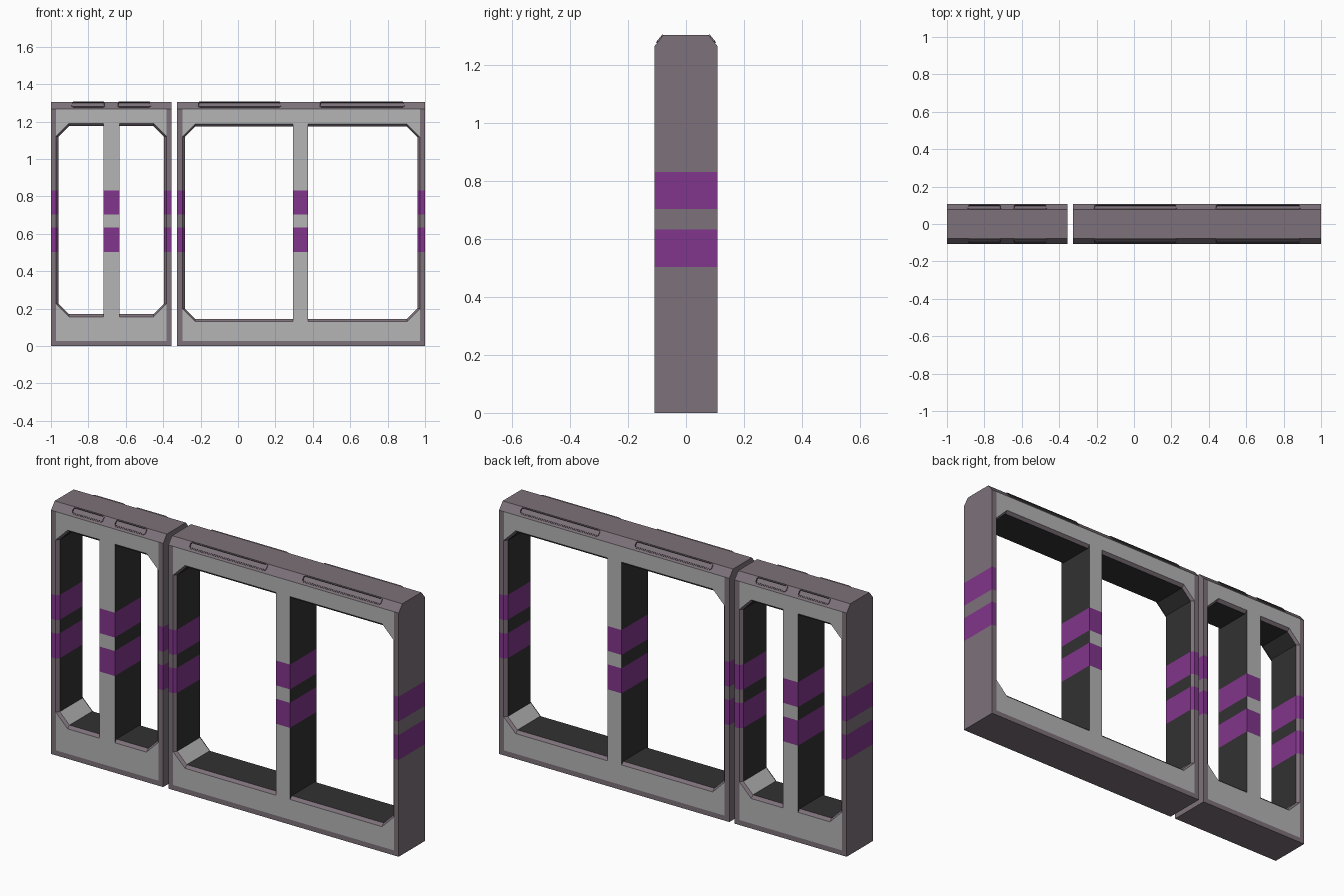
import bpy, bmesh
from mathutils import Matrix, Vector

if "Cube" in bpy.data.objects:
    bpy.data.objects.remove(bpy.data.objects["Cube"])

D, H = 0.108, 1.304            # half depth, height
CH_Y, CH_Z = 0.078, 1.267      # top chamfer limits
STRIPES = ((0.503, 0.633), (0.703, 0.832))


def material(name, rgb):
    m = bpy.data.materials.new(name)
    m.diffuse_color = (*rgb, 1)
    m.use_nodes = True
    m.node_tree.nodes["Principled BSDF"].inputs["Base Color"].default_value = m.diffuse_color
    return m


MATS = [material("mauve_grey", (0.205, 0.165, 0.192)),
        material("light_grey", (0.46, 0.46, 0.46)),
        material("dark_reveal", (0.032, 0.032, 0.032)),
        material("purple_stripe", (0.22, 0.036, 0.26))]
MAUVE, LIGHT, DARK, PURPLE = range(4)


def to_object(name, bm):
    me = bpy.data.meshes.new(name)
    bm.to_mesh(me)
    bm.free()
    for m in MATS:
        me.materials.append(m)
    ob = bpy.data.objects.new(name, me)
    bpy.context.collection.objects.link(ob)
    return ob


def loft(bm, loops):
    """Closed solid through equal-length loops of points."""
    rings = [[bm.verts.new(p) for p in loop] for loop in loops]
    n = len(rings[0])
    for a, b in zip(rings, rings[1:]):
        for i in range(n):
            bm.faces.new((a[i], a[(i + 1) % n], b[(i + 1) % n], b[i]))
    bm.faces.new(rings[0])
    bm.faces.new(rings[-1])
    bmesh.ops.recalc_face_normals(bm, faces=bm.faces)


def opening(bm, xo, xi, z0, z1, c=0.055):
    """Window cutter: cut corners on the outer side, flared towards front and back."""
    s = 1 if xi > xo else -1
    loops = []
    for y, e in ((-0.12, 0.026), (-0.094, 0), (0.094, 0), (0.12, 0.026)):
        pts = [(xi, z0 - e), (xo + s * c, z0 - e), (xo - s * e, z0 + c),
               (xo - s * e, z1 - c), (xo + s * c, z1 + e), (xi, z1 + e)]
        loops.append([(x, y, z) for x, z in pts])
    loft(bm, loops)


def frame(name, x0, x1, m0, m1, z0, z1):
    # solid block with chamfered top
    bm = bmesh.new()
    prof = [(-D, 0), (D, 0), (D, CH_Z), (CH_Y, H), (-CH_Y, H), (-D, CH_Z)]
    loft(bm, [[(x, y, z) for y, z in prof] for x in (x0, x1)])
    ob = to_object(name, bm)

    # cut the two windows
    bm = bmesh.new()
    opening(bm, x0 + 0.041, m0, z0, z1)
    opening(bm, x1 - 0.041, m1, z0, z1)
    cutter = to_object(name + "_cutter", bm)
    cutter.hide_render = True
    mod = ob.modifiers.new("windows", 'BOOLEAN')
    mod.object, mod.operation, mod.solver = cutter, 'DIFFERENCE', 'EXACT'
    bpy.context.view_layer.update()
    ev = ob.evaluated_get(bpy.context.evaluated_depsgraph_get())
    bm = bmesh.new()
    bm.from_mesh(ev.to_mesh())
    ob.modifiers.clear()
    bpy.data.objects.remove(cutter)

    # split faces at stripe and border lines
    bx0, bx1, bz = x0 + 0.028, x1 - 0.028, 0.026
    cuts = [((0, 0, z), (0, 0, 1)) for pair in STRIPES for z in pair]
    cuts += [((0, 0, bz), (0, 0, 1)), ((bx0, 0, 0), (1, 0, 0)), ((bx1, 0, 0), (1, 0, 0))]
    for co, no in cuts:
        bmesh.ops.bisect_plane(bm, geom=bm.verts[:] + bm.edges[:] + bm.faces[:],
                               plane_co=Vector(co), plane_no=Vector(no), dist=1e-5)

    # colour by height, direction and place
    for f in bm.faces:
        f.normal_update()
        c, n = f.calc_center_bounds(), f.normal
        f.smooth = False
        f.material_index = MAUVE
        if any(a < c.z < b for a, b in STRIPES):
            f.material_index = PURPLE
        elif abs(n.y) > 0.99:
            if bx0 < c.x < bx1 and c.z > bz:
                f.material_index = LIGHT
        elif abs(n.y) < 0.1 and x0 + 0.01 < c.x < x1 - 0.01 and 0.01 < c.z < 1.25:
            corner = n.z > 0.3 and abs(n.x) > 0.3
            f.material_index = LIGHT if corner else DARK
    bm.to_mesh(ob.data)
    bm.free()


def slot(name, xa, xb):
    """Pair of raised rims with sunken floors on the top chamfers."""
    for s, side in ((-1, "front"), (1, "back")):
        bm = bmesh.new()
        w, c = 0.018, 0.008
        L = (xb - xa) / 2
        pts = [(-L, -w + c), (-L + c, -w), (L - c, -w), (L, -w + c),
               (L, w - c), (L - c, w), (-L + c, w), (-L, w - c)]
        loft(bm, [[(x, y, z) for x, y in pts] for z in (-0.006, 0.006)])
        top = max(bm.faces, key=lambda f: f.calc_center_median().z)
        bmesh.ops.inset_region(bm, faces=[top], thickness=0.005)
        walls = bmesh.ops.inset_region(bm, faces=[top], thickness=0.002, depth=-0.005)["faces"]
        for f in walls:
            f.material_index = DARK
        bm.transform(Matrix.Translation(((xa + xb) / 2, s * 0.088, 1.289))
                     @ Matrix.Rotation(-s * 0.88, 4, 'X'))
        to_object(name + "_" + side, bm)


# narrow and wide window frames
frame("narrow_frame", -1.0, -0.355, -0.72, -0.633, 0.17, 1.175)
frame("wide_frame", -0.325, 1.0, 0.295, 0.375, 0.145, 1.172)

# slots along the top edges
for i, (a, b) in enumerate(((-0.89, -0.71), (-0.645, -0.465), (-0.215, 0.23), (0.435, 0.89))):
    slot("top_slot_%d" % (i + 1), a, b)
